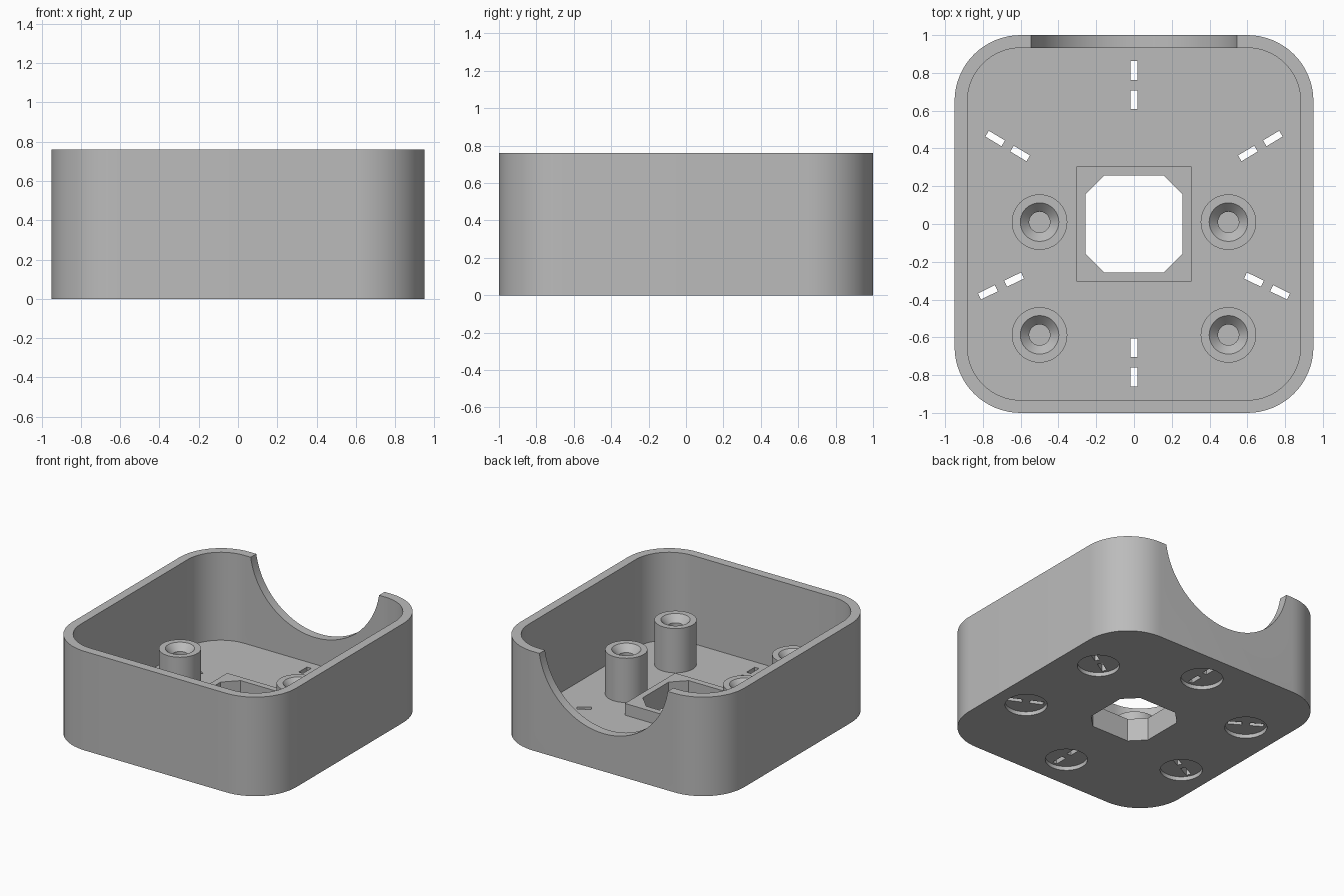
import bpy, bmesh, math
from mathutils import Matrix, Vector

if "Cube" in bpy.data.objects:
    bpy.data.objects.remove(bpy.data.objects["Cube"])

HEIGHT, FLOOR, COLLAR_TOP, POST_TOP = 0.76, 0.085, 0.175, 0.425

grey = bpy.data.materials.new("plain grey")
grey.diffuse_color = (0.5, 0.5, 0.5, 1)
grey.use_nodes = True
grey.node_tree.nodes["Principled BSDF"].inputs["Base Color"].default_value = grey.diffuse_color


def make(name, bm, smooth=False):
    bmesh.ops.recalc_face_normals(bm, faces=bm.faces)
    me = bpy.data.meshes.new(name)
    bm.to_mesh(me)
    bm.free()
    ob = bpy.data.objects.new(name, me)
    bpy.context.collection.objects.link(ob)
    me.materials.append(grey)
    return ob


def prism(name, pts, z0, z1, matrix=Matrix()):
    """Extrude a 2D outline from z0 to z1, then place it with a matrix."""
    bm = bmesh.new()
    face = bm.faces.new([bm.verts.new((x, y, z0)) for x, y in pts])
    ext = bmesh.ops.extrude_face_region(bm, geom=[face])
    bmesh.ops.translate(bm, vec=(0, 0, z1 - z0),
                        verts=[v for v in ext["geom"] if isinstance(v, bmesh.types.BMVert)])
    bm.transform(matrix)
    return make(name, bm)


def rounded_rect(hx, hy, r, n=16):
    pts = []
    for q, (sx, sy) in enumerate([(1, 1), (-1, 1), (-1, -1), (1, -1)]):
        for i in range(n + 1):
            a = math.pi / 2 * (q + i / n)
            pts.append((sx * (hx - r) + r * math.cos(a), sy * (hy - r) + r * math.sin(a)))
    return pts


def circle(r, n=48):
    return [(r * math.cos(2 * math.pi * i / n), r * math.sin(2 * math.pi * i / n)) for i in range(n)]


def box(hx, hy):
    return [(-hx, -hy), (hx, -hy), (hx, hy), (-hx, hy)]


def cut(ob, cutters):
    for c in cutters:
        mod = ob.modifiers.new("cut", "BOOLEAN")
        mod.operation, mod.solver, mod.object = "DIFFERENCE", "EXACT", c
        bpy.context.view_layer.objects.active = ob
        bpy.ops.object.modifier_apply(modifier=mod.name)
    for c in cutters:
        bpy.data.objects.remove(c)


def shade(ob):
    bpy.ops.object.select_all(action="DESELECT")
    ob.select_set(True)
    bpy.context.view_layer.objects.active = ob
    bpy.ops.object.shade_smooth_by_angle(angle=math.radians(30))


# Octagonal centre opening, cut through floor and collar
def octagon(name):
    h, c = 0.257, 0.157
    pts = [(h, -c), (h, c), (c, h), (-c, h), (-h, c), (-h, -c), (-c, -h), (c, -h)]
    return prism(name, pts, -0.1, 0.5)


# Open tray with rounded corners
tray = prism("tray", rounded_rect(0.95, 1.0, 0.35), 0, HEIGHT)
cutters = [prism("cavity", rounded_rect(0.882, 0.932, 0.282), FLOOR, 1.0), octagon("opening")]

# Round notch in the back wall
cutters.append(prism("notch", circle(0.551, 96), -0.2, 0.2,
                     Matrix.Translation((0, 1.0, 0.841)) @ Matrix.Rotation(math.pi / 2, 4, "X")))

# Round foot recesses underneath, each with two radial slots through the floor
feet = [(0, 0.735, 90), (0, -0.732, 90)]
for s in (1, -1):
    feet += [(s * 0.669, 0.413, s * 31), (s * 0.704, -0.328, s * -26)]
for x, y, angle in feet:
    place = Matrix.Translation((x, y, 0)) @ Matrix.Rotation(math.radians(angle), 4, "Z")
    cutters.append(prism("recess", circle(0.147), -0.1, 0.03, place))
    for off in (-0.077, 0.077):
        cutters.append(prism("slot", box(0.05, 0.018), -0.05, 0.2,
                             place @ Matrix.Translation((off, 0, 0))))
cut(tray, cutters)
shade(tray)

# Square collar around the centre opening
collar = prism("collar", box(0.305, 0.305), FLOOR, COLLAR_TOP)
cut(collar, [octagon("opening")])

# Four screw posts with a countersunk blind hole
profile = [(0.147, FLOOR), (0.147, POST_TOP), (0.102, POST_TOP),
           (0.055, POST_TOP - 0.05), (0.055, 0.15), (0, 0.15)]
for x in (-0.5, 0.5):
    for y in (0.01, -0.587):
        bm = bmesh.new()
        vs = [bm.verts.new((r, 0, z)) for r, z in profile]
        edges = [bm.edges.new(p) for p in zip(vs, vs[1:])]
        bmesh.ops.spin(bm, geom=vs + edges, axis=(0, 0, 1), cent=(0, 0, 0),
                       angle=2 * math.pi, steps=48)
        bmesh.ops.remove_doubles(bm, verts=bm.verts, dist=1e-4)
        bm.transform(Matrix.Translation((x, y, 0)))
        post = make("screw_post", bm)
        # Outer wall must face outwards
        post.data.update()
        wall = max(post.data.polygons, key=lambda p: (p.center - Vector((x, y, p.center.z))).length)
        if wall.normal.dot(wall.center - Vector((x, y, wall.center.z))) < 0:
            post.data.flip_normals()
        shade(post)
